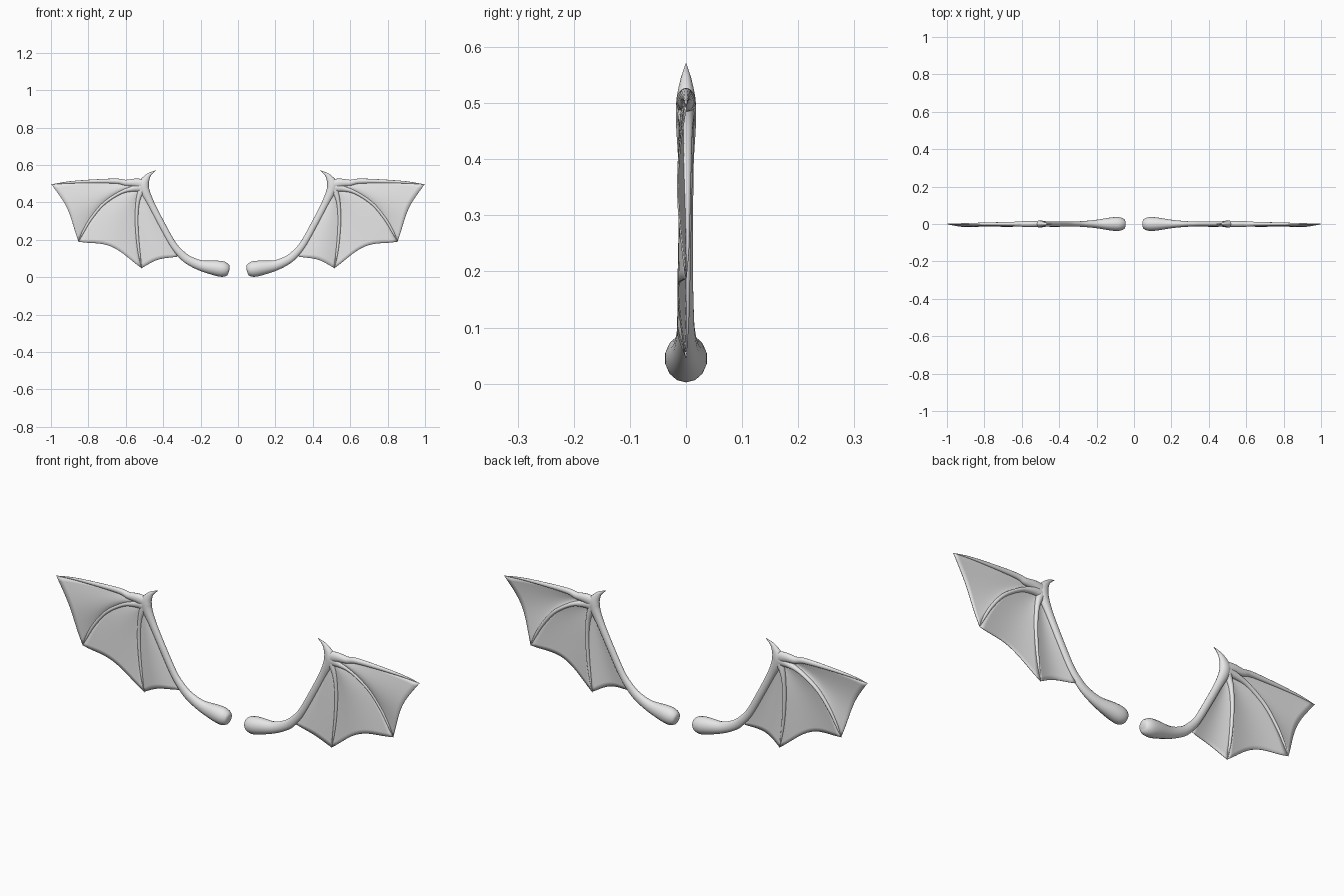
import bpy, bmesh, math
from mathutils import Vector

if "Cube" in bpy.data.objects:
    bpy.data.objects.remove(bpy.data.objects["Cube"])

skin = bpy.data.materials.new("pale grey skin")
skin.diffuse_color = (0.8, 0.8, 0.8, 1)
skin.use_nodes = True
skin.node_tree.nodes["Principled BSDF"].inputs["Base Color"].default_value = skin.diffuse_color


def spline(pts, t):
    """Catmull-Rom through tuples, t from 0 to 1."""
    n = len(pts) - 1
    i = min(int(t * n), n - 1)
    f = t * n - i
    p = [pts[max(0, min(n, i + k))] for k in (-1, 0, 1, 2)]
    return [0.5 * (2 * b + (c - a) * f + (2 * a - 5 * b + 4 * c - d) * f * f
                   + (3 * b - a - 3 * c + d) * f ** 3) for a, b, c, d in zip(*p)]


def finish(name, bm):
    bmesh.ops.recalc_face_normals(bm, faces=bm.faces)
    for f in bm.faces:
        f.smooth = True
    me = bpy.data.meshes.new(name)
    bm.to_mesh(me)
    bm.free()
    me.materials.append(skin)
    ob = bpy.data.objects.new(name, me)
    bpy.context.collection.objects.link(ob)
    ob.modifiers.new("other wing", 'MIRROR').use_mirror_merge = False
    return ob


def limb(name, pts, steps=5, sides=14):
    """Tapered tube; each point is x, z, in-plane radius, depth radius."""
    bm = bmesh.new()
    rings, n = [], (len(pts) - 1) * steps
    for i in range(n + 1):
        t = i / n
        x, z, r, d = spline(pts, t)
        r, d = max(r, 0.0008), max(d, 0.0008)
        a, b = spline(pts, max(0, t - 0.01)), spline(pts, min(1, t + 0.01))
        tan = Vector((b[0] - a[0], b[1] - a[1])).normalized()
        ring = []
        for k in range(sides):
            w = 2 * math.pi * k / sides
            c = r * math.cos(w)
            ring.append(bm.verts.new((x - tan.y * c, d * math.sin(w), z + tan.x * c)))
        rings.append(ring)
    for p, q in zip(rings, rings[1:]):
        for k in range(sides):
            j = (k + 1) % sides
            bm.faces.new((p[k], p[j], q[j], q[k]))
    bm.faces.new(rings[0])
    bm.faces.new(rings[-1])
    return finish(name, bm)


def web(name, bone_a, bone_b, scallop, billow=0.015, nu=14, nv=18):
    """Membrane stretched between two bones, with a hollow outer edge."""
    bm = bmesh.new()
    grid = []
    for i in range(nu + 1):
        u = i / nu
        s = math.sin(math.pi * u)
        row = []
        for j in range(nv + 1):
            v = 0.06 + 0.93 * j / nv
            v *= 1 - scallop * s
            a, b = spline(bone_a, v), spline(bone_b, v)
            row.append(bm.verts.new((a[0] + (b[0] - a[0]) * u,
                                     -billow * s * math.sqrt(v),
                                     a[1] + (b[1] - a[1]) * u)))
        grid.append(row)
    for p, q in zip(grid, grid[1:]):
        for j in range(nv):
            bm.faces.new((p[j], p[j + 1], q[j + 1], q[j]))
    ob = finish(name, bm)
    thick = ob.modifiers.new("thin skin", 'SOLIDIFY')
    thick.thickness = 0.003
    thick.offset = 0


# Arm from the rounded shoulder up to the wrist, ending in the thumb claw
arm = [(.046, .040, .010, .010), (.053, .041, .029, .027), (.078, .043, .041, .037),
       (.12, .049, .040, .036), (.20, .063, .028, .023), (.27, .095, .023, .016),
       (.315, .135, .020, .014), (.353, .184, .018, .013), (.408, .283, .018, .013),
       (.464, .390, .019, .014), (.497, .460, .025, .018), (.503, .500, .027, .018),
       (.484, .537, .015, .011), (.467, .554, .008, .006), (.440, .570, .001, .001)]
limb("arm", arm)

# Three finger bones fanning from the wrist
upper = [(.50, .495, .030, .016), (.55, .504, .023, .017), (.60, .504, .017, .015),
         (.645, .513, .014, .012), (.75, .513, .011, .009), (.90, .507, .006, .005),
         (1.0, .495, .001, .001)]
middle = [(.505, .480, .028, .016), (.56, .474, .017, .015), (.63, .452, .010, .012),
          (.72, .392, .009, .010), (.787, .312, .008, .008), (.828, .242, .006, .006),
          (.853, .188, .001, .001)]
lower = [(.505, .490, .026, .016), (.53, .430, .014, .014), (.540, .370, .010, .012),
         (.542, .290, .009, .010), (.536, .195, .008, .008), (.527, .120, .006, .006),
         (.515, .046, .001, .001)]
limb("upper_finger", upper)
limb("middle_finger", middle)
limb("lower_finger", lower)

# Membranes between the fingers and down to the elbow
elbow = [(.505, .480), (.466, .390), (.410, .283), (.362, .195), (.322, .108)]
web("outer_membrane", upper, middle, 0.06)
web("central_membrane", middle, lower, 0.12)
web("inner_membrane", lower, elbow, 0.05)
